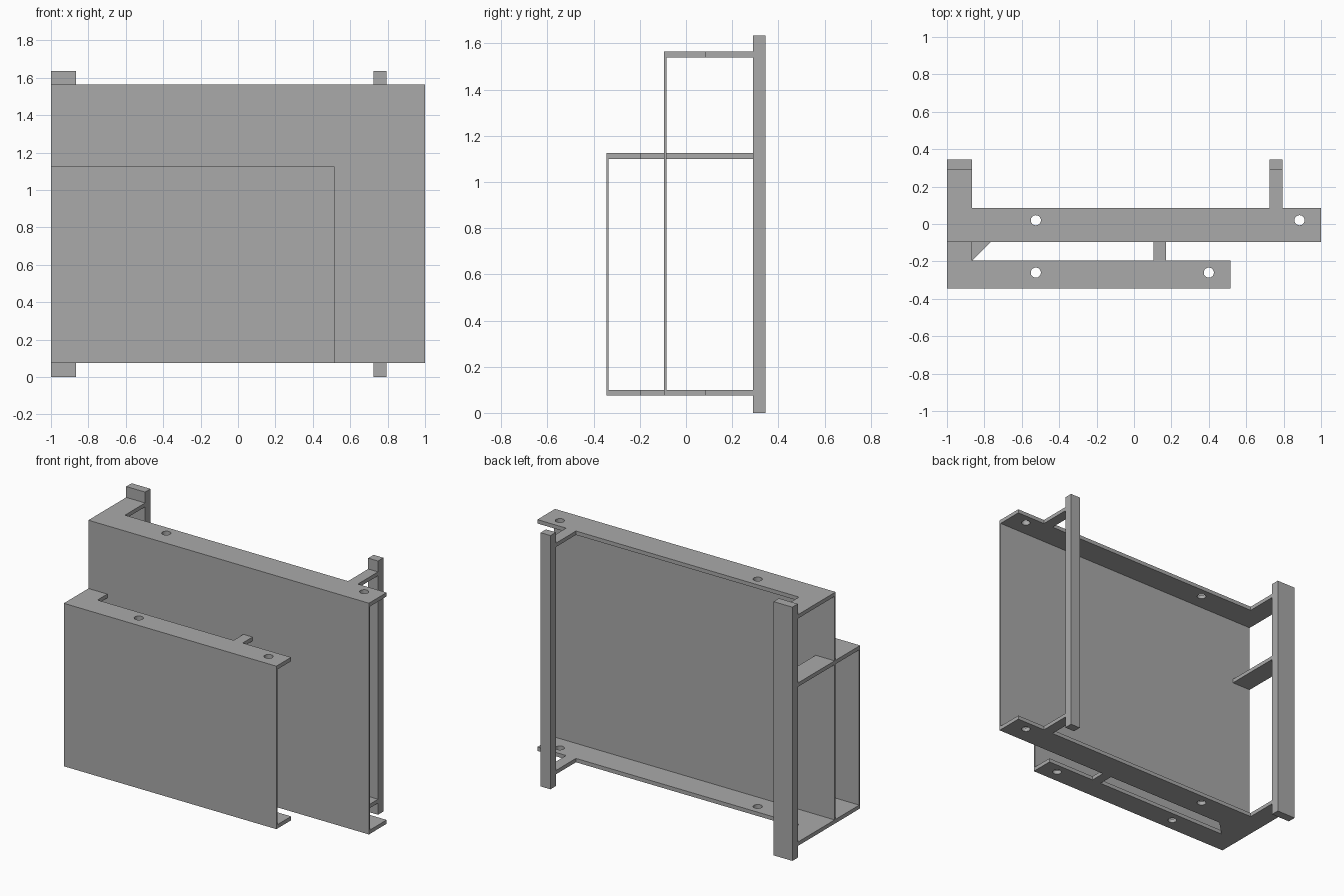
import bpy, bmesh
from math import cos, sin, pi

cube = bpy.data.objects.get("Cube")
if cube:
    bpy.data.objects.remove(cube, do_unlink=True)

grey = bpy.data.materials.new("plain grey")
grey.use_nodes = True
grey.diffuse_color = (0.4, 0.4, 0.4, 1)
grey.node_tree.nodes["Principled BSDF"].inputs["Base Color"].default_value = (0.4, 0.4, 0.4, 1)

THICK = 0.025   # shelf plates
SHEET = 0.01    # upright panels
BASE = 0.075    # underside of the lower plates


def prism(name, outline, z0, z1):
    """Extrude a flat outline from z0 up to z1."""
    bm = bmesh.new()
    face = bm.faces.new([bm.verts.new((x, y, z0)) for x, y in outline])
    top = bmesh.ops.extrude_face_region(bm, geom=[face])["geom"]
    verts = [v for v in top if isinstance(v, bmesh.types.BMVert)]
    bmesh.ops.translate(bm, verts=verts, vec=(0, 0, z1 - z0))
    bmesh.ops.recalc_face_normals(bm, faces=bm.faces)
    mesh = bpy.data.meshes.new(name)
    bm.to_mesh(mesh)
    bm.free()
    mesh.materials.append(grey)
    obj = bpy.data.objects.new(name, mesh)
    bpy.context.collection.objects.link(obj)
    return obj


def box(name, x0, x1, y0, y1, z0, z1):
    return prism(name, [(x0, y0), (x1, y0), (x1, y1), (x0, y1)], z0, z1)


def drill(plate, holes, z):
    """Cut round bolt holes through a plate."""
    for i, (cx, cy) in enumerate(holes):
        ring = [(cx + 0.027 * cos(a * pi / 16), cy + 0.027 * sin(a * pi / 16)) for a in range(32)]
        cutter = prism(f"{plate.name}_hole_cutter_{i + 1}", ring, z - 0.05, z + THICK + 0.05)
        cutter.hide_render = True
        cutter.hide_set(True)
        cutter.display_type = 'WIRE'
        mod = plate.modifiers.new("bolt_hole", 'BOOLEAN')
        mod.operation = 'DIFFERENCE'
        mod.solver = 'EXACT'
        mod.object = cutter


# Upright posts at the back
wide, narrow = (-1, -0.865), (0.725, 0.795)
box("wide_post", *wide, 0.29, 0.345, 0, 1.635)
box("narrow_post", *narrow, 0.29, 0.345, 0, 1.635)

# Upright sheet panels
box("rear_panel", -1, 1, -0.095, -0.095 + SHEET, BASE, 1.565)
box("front_panel", -1, 0.515, -0.345, -0.345 + SHEET, BASE, 1.125)

# Rear bracket plates, with arms reaching the posts
for level, z in (("lower", BASE), ("upper", 1.54)):
    outline = [(-1, -0.085), (1, -0.085), (1, 0.085), (narrow[1], 0.085), (narrow[1], 0.29),
               (narrow[0], 0.29), (narrow[0], 0.085), (wide[1], 0.085), (wide[1], 0.29), (-1, 0.29)]
    plate = prism(f"{level}_rear_plate", outline, z, z + THICK)
    drill(plate, [(-0.525, 0.02), (0.885, 0.02)], z)

# Front bracket plates, with a short rib and an arm to the rear
for level, z in (("lower", BASE), ("upper", 1.1)):
    outline = [(-1, -0.335), (0.515, -0.335), (0.515, -0.195), (0.17, -0.195), (0.17, -0.095),
               (0.105, -0.095), (0.105, -0.195), (wide[1], -0.195), (wide[1], -0.095), (-1, -0.095)]
    plate = prism(f"{level}_front_plate", outline, z, z + THICK)
    drill(plate, [(-0.525, -0.26), (0.4, -0.26)], z)

# Upper front arm continues behind the rear panel to the wide post
box("upper_front_arm", *wide, -0.085, 0.29, 1.1, 1.1 + THICK)

# Corner brace on the lower front plate
prism("lower_corner_brace", [(wide[1], -0.195), (-0.765, -0.095), (wide[1], -0.095)], BASE, BASE + THICK)
